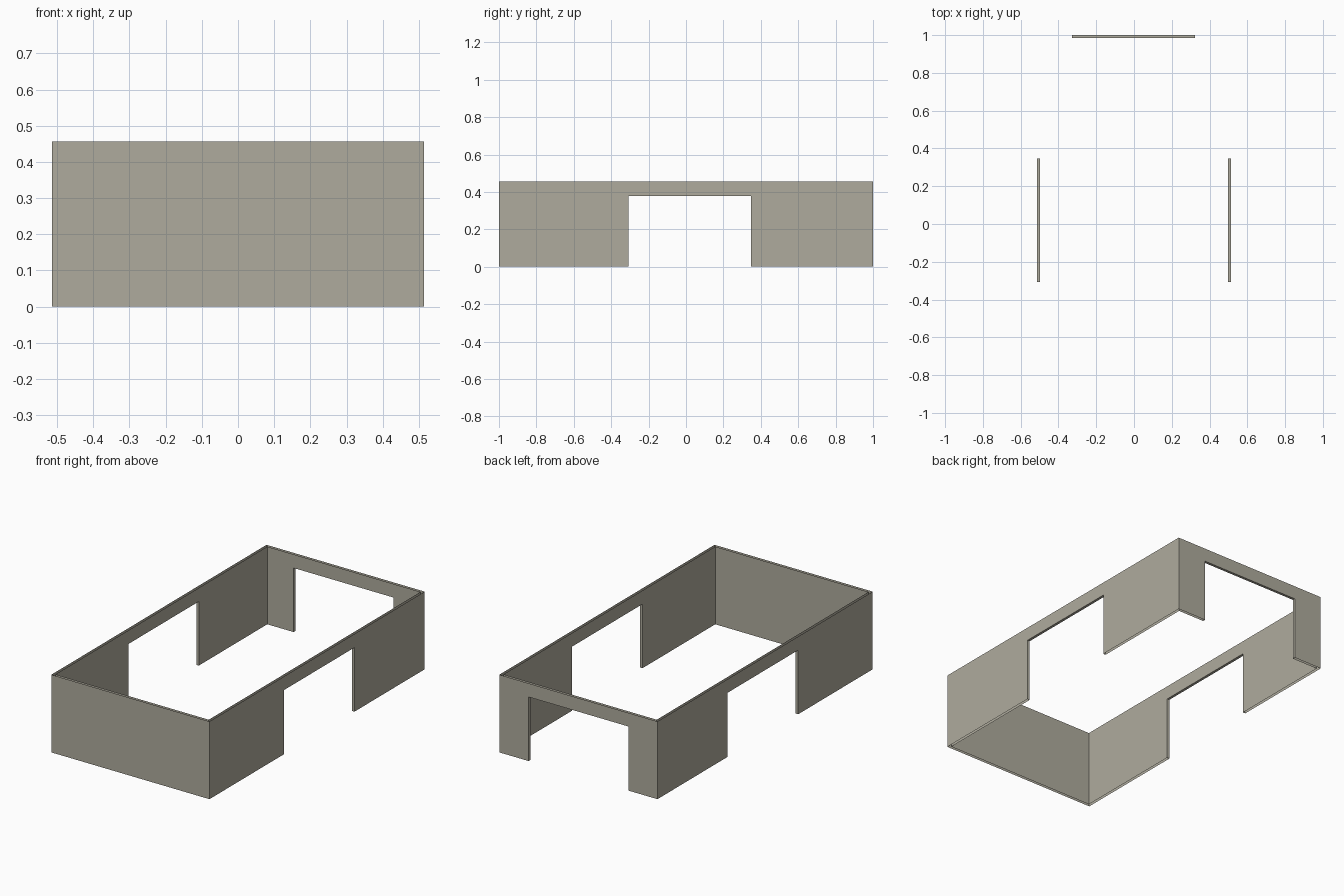
import bpy, bmesh
from mathutils import Vector

if "Cube" in bpy.data.objects:
    bpy.data.objects.remove(bpy.data.objects["Cube"])

HX, HY, H = 0.5145, 1.0, 0.457      # half width, half length, height
T = 0.016                           # gap between outer and inner skins
DOOR_H = 0.377

mat = bpy.data.materials.new("warm grey wall")
mat.diffuse_color = (0.43, 0.41, 0.34, 1)
mat.use_nodes = True
mat.node_tree.nodes["Principled BSDF"].inputs["Base Color"].default_value = mat.diffuse_color


def add_face(bm, pts, facing):
    """Add a face and make it look along the given direction."""
    f = bm.faces.new([bm.verts.new(p) for p in pts])
    f.normal_update()
    if f.normal.dot(facing) < 0:
        f.normal_flip()


def profile(half, door):
    """Wall outline, with an optional doorway reaching the floor."""
    pts = [(-half, H), (-half, 0)]
    if door:
        a, b = door
        pts += [(a, 0), (a, DOOR_H), (b, DOOR_H), (b, 0)]
    return pts + [(half, 0), (half, H)]


def wall(name, normal, half, dist, door=None):
    """Double-skinned wall, open at top and bottom, mitred at the corners."""
    n = Vector(normal)
    along = Vector((abs(n.y), abs(n.x), 0))
    up = Vector((0, 0, 1))
    bm = bmesh.new()
    put = lambda p, d: along * p[0] + up * p[1] + n * d
    # outer and inner skins
    add_face(bm, [put(p, dist) for p in profile(half, door)], n)
    add_face(bm, [put(p, dist - T) for p in profile(half - T, door)], -n)
    # doorway jambs and lintel underside
    if door:
        ring = profile(half, door)[2:6]
        for p, q, d in zip(ring, ring[1:], (along, -up, -along)):
            add_face(bm, [put(p, dist), put(q, dist),
                          put(q, dist - T), put(p, dist - T)], d)
    bmesh.ops.remove_doubles(bm, verts=bm.verts[:], dist=1e-5)
    me = bpy.data.meshes.new(name)
    bm.to_mesh(me)
    bm.free()
    me.materials.append(mat)
    bpy.context.collection.objects.link(bpy.data.objects.new(name, me))


# plain front wall, three walls with doorways
wall("front_wall", (0, -1, 0), HX, HY)
wall("back_wall", (0, 1, 0), HX, HY, (-0.327, 0.324))
for side, s in (("left", -1), ("right", 1)):
    wall(side + "_wall", (s, 0, 0), HY, HX, (-0.308, 0.348))
